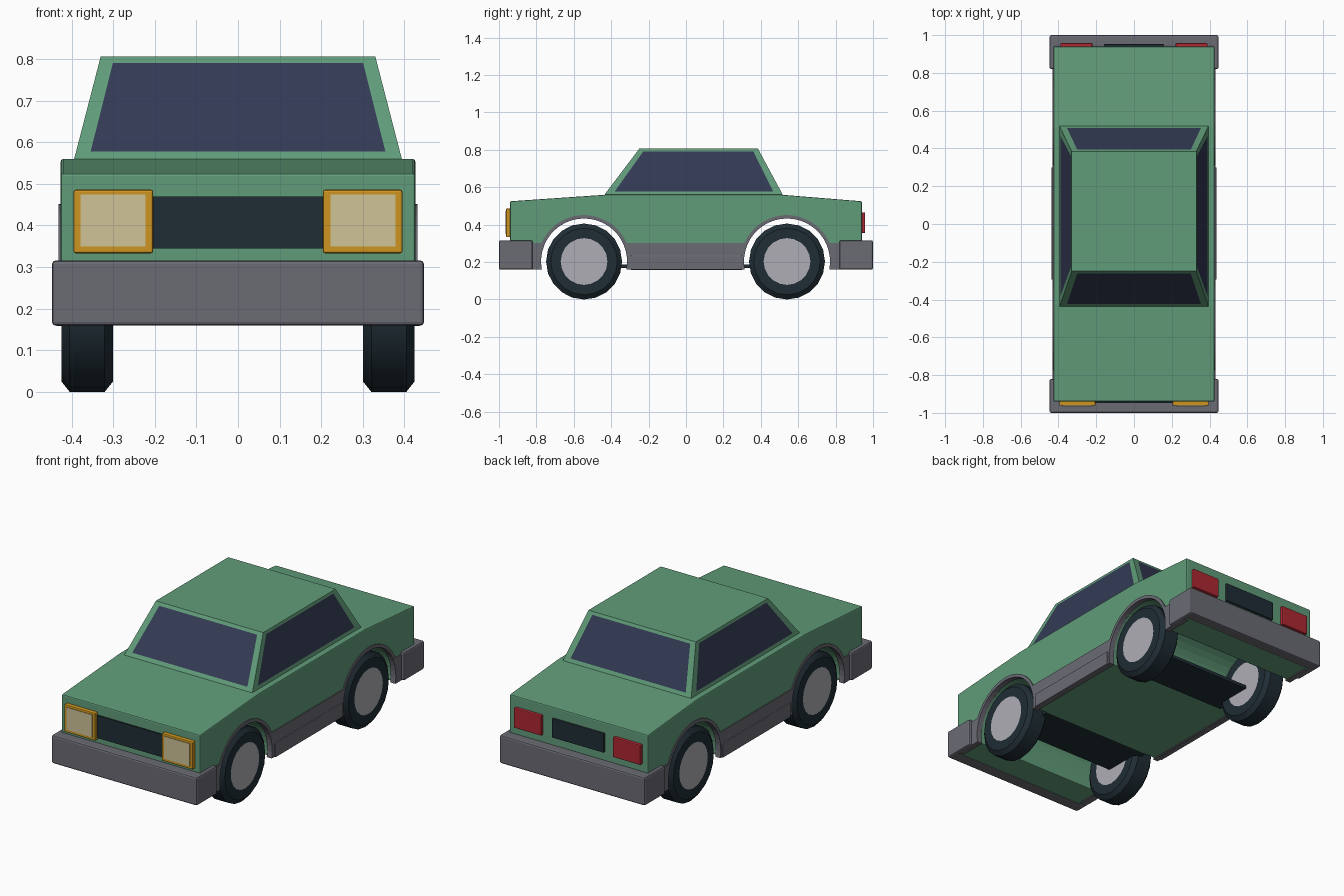
import bpy, bmesh, math
from mathutils import Vector

if "Cube" in bpy.data.objects:
    bpy.data.objects.remove(bpy.data.objects["Cube"])


def mat(name, rgb):
    m = bpy.data.materials.new(name)
    m.diffuse_color = (*rgb, 1)
    m.use_nodes = True
    m.node_tree.nodes["Principled BSDF"].inputs["Base Color"].default_value = m.diffuse_color
    return m


GREEN = mat("green paint", (0.12, 0.335, 0.195))
GLASS = mat("navy glass", (0.033, 0.042, 0.088))
GREY = mat("grey trim", (0.145, 0.145, 0.175))
DARK = mat("dark rubber", (0.014, 0.026, 0.035))
HUB = mat("light hub", (0.42, 0.42, 0.46))
AMBER = mat("amber", (0.62, 0.30, 0.014))
CREAM = mat("cream lens", (0.63, 0.55, 0.31))
RED = mat("red lens", (0.42, 0.021, 0.032))


def finish(name, bm, mats, bevel=0):
    bmesh.ops.recalc_face_normals(bm, faces=bm.faces)
    me = bpy.data.meshes.new(name)
    bm.to_mesh(me)
    bm.free()
    for m in mats:
        me.materials.append(m)
    ob = bpy.data.objects.new(name, me)
    bpy.context.collection.objects.link(ob)
    if bevel:
        b = ob.modifiers.new("bevel", "BEVEL")
        b.width, b.segments, b.limit_method = bevel, 2, "ANGLE"
        b.angle_limit = math.radians(40)
    return ob


def prism(name, pts, axis, lo, hi, m, bevel=0):
    """Outline (y,z) pushed along x, or outline (x,y) pushed along z."""
    bm = bmesh.new()
    place = (lambda p, t: (t, *p)) if axis == "x" else (lambda p, t: (*p, t))
    a = [bm.verts.new(place(p, lo)) for p in pts]
    b = [bm.verts.new(place(p, hi)) for p in pts]
    bm.faces.new(a)
    bm.faces.new(b)
    n = len(pts)
    for i in range(n):
        j = (i + 1) % n
        bm.faces.new((a[i], a[j], b[j], b[i]))
    return finish(name, bm, [m], bevel)


def box(name, x, y, z, m, bevel=0):
    return prism(name, [(x[0], y[0]), (x[1], y[0]), (x[1], y[1]), (x[0], y[1])],
                 "z", z[0], z[1], m, bevel)


AXLES = (-0.545, 0.54)
AXLE_Z = 0.203


def arches(r, z, n=24):
    """Both wheel arcs, front to back, cut off at height z."""
    a0 = math.asin((z - AXLE_Z) / r)
    out = []
    for yc in AXLES:
        for i in range(n + 1):
            a = math.pi - a0 - (math.pi - 2 * a0) * i / n
            out.append((yc + r * math.cos(a), AXLE_Z + r * math.sin(a)))
    return out


# Body shell with wheel arches cut right through
body = [(-0.94, 0.165), *arches(0.236, 0.165), (0.94, 0.165),
        (0.94, 0.525), (0.51, 0.56), (-0.43, 0.56), (-0.94, 0.525)]
prism("body", body, "x", -0.426, 0.426, GREEN, 0.006)

# Cabin: tapered block with window panes cut into its four sides
bm = bmesh.new()
base = [(-0.395, -0.44), (0.395, -0.44), (0.395, 0.52), (-0.395, 0.52)]
roof = [(-0.33, -0.25), (0.33, -0.25), (0.33, 0.385), (-0.33, 0.385)]
lo = [bm.verts.new((*p, 0.555)) for p in base]
hi = [bm.verts.new((*p, 0.806)) for p in roof]
bm.faces.new(lo)
bm.faces.new(hi)
for i in range(4):
    j = (i + 1) % 4
    ring = [lo[i], lo[j], hi[j], hi[i]]
    c = [v.co for v in ring]
    pane = []
    for u, v in ((0.045, 0.09), (0.955, 0.09), (0.95, 0.94), (0.05, 0.94)):
        pane.append(bm.verts.new(c[0].lerp(c[1], u).lerp(c[3].lerp(c[2], u), v)))
    bm.faces.new(pane).material_index = 1
    for k in range(4):
        l = (k + 1) % 4
        bm.faces.new((ring[k], ring[l], pane[l], pane[k]))
finish("cabin", bm, [GREEN, GLASS])

# Lower side trim with arch lips, and sill plates
trim = [(-0.92, 0.16), *arches(0.23, 0.16), (0.92, 0.16)]
trim += reversed([(-0.92, 0.303), *arches(0.248, 0.303), (0.92, 0.303)])
for s, side in ((1, "right"), (-1, "left")):
    prism(side + "_side_trim", trim, "x", s * 0.40, s * 0.431, GREY)
    box(side + "_sill", (s * 0.41, s * 0.438), (-0.295, 0.30), (0.158, 0.235), GREY, 0.004)

# Wrap-round bumpers
bumper = [(-0.447, 0.82), (-0.447, 1), (0.447, 1), (0.447, 0.82),
          (0.42, 0.82), (0.42, 0.935), (-0.42, 0.935), (-0.42, 0.82)]
for s, end in ((-1, "front"), (1, "rear")):
    prism(end + "_bumper", [(x, s * y) for x, y in bumper], "z", 0.159, 0.316, GREY, 0.009)

# Underbody plate
box("underbody_plate", (-0.34, 0.34), (-0.56, 0.56), (0.167, 0.186), DARK)

# Grille, rear panel and lights
box("grille", (-0.21, 0.21), (-0.948, -0.93), (0.345, 0.47), DARK)
box("rear_panel", (-0.16, 0.16), (0.93, 0.952), (0.36, 0.466), DARK, 0.004)
for s, side in ((1, "right"), (-1, "left")):
    box(side + "_headlight_frame", (s * 0.204, s * 0.395), (-0.962, -0.93), (0.333, 0.486), AMBER, 0.005)
    box(side + "_headlight_lens", (s * 0.222, s * 0.379), (-0.965, -0.955), (0.349, 0.474), CREAM)
    box(side + "_tail_light", (s * 0.22, s * 0.39), (0.93, 0.958), (0.355, 0.466), RED, 0.005)

# Wheels: turned tyre with hub discs on both faces
SIDES = 20
PROFILE = [(-0.062, 0.125), (-0.062, 0.178), (-0.042, 0.203),
           (0.042, 0.203), (0.062, 0.178), (0.062, 0.125)]
for yc, end in zip(AXLES, ("front", "rear")):
    for s, side in ((1, "right"), (-1, "left")):
        bm = bmesh.new()
        rings = []
        for x, r in PROFILE:
            rings.append([bm.verts.new((x, r * math.sin(2 * math.pi * i / SIDES),
                                        -r * math.cos(2 * math.pi * i / SIDES)))
                          for i in range(SIDES)])
        for a, b in zip(rings, rings[1:]):
            for i in range(SIDES):
                j = (i + 1) % SIDES
                bm.faces.new((a[i], a[j], b[j], b[i]))
        for cap in (rings[0], rings[-1]):
            bm.faces.new(cap).material_index = 1
        ob = finish(end + "_" + side + "_wheel", bm, [DARK, HUB])
        ob.location = Vector((s * 0.3625, yc, AXLE_Z))
        bpy.ops.object.select_all(action="DESELECT")
        ob.select_set(True)
        bpy.context.view_layer.objects.active = ob
        bpy.ops.object.shade_smooth_by_angle(angle=math.radians(30))
